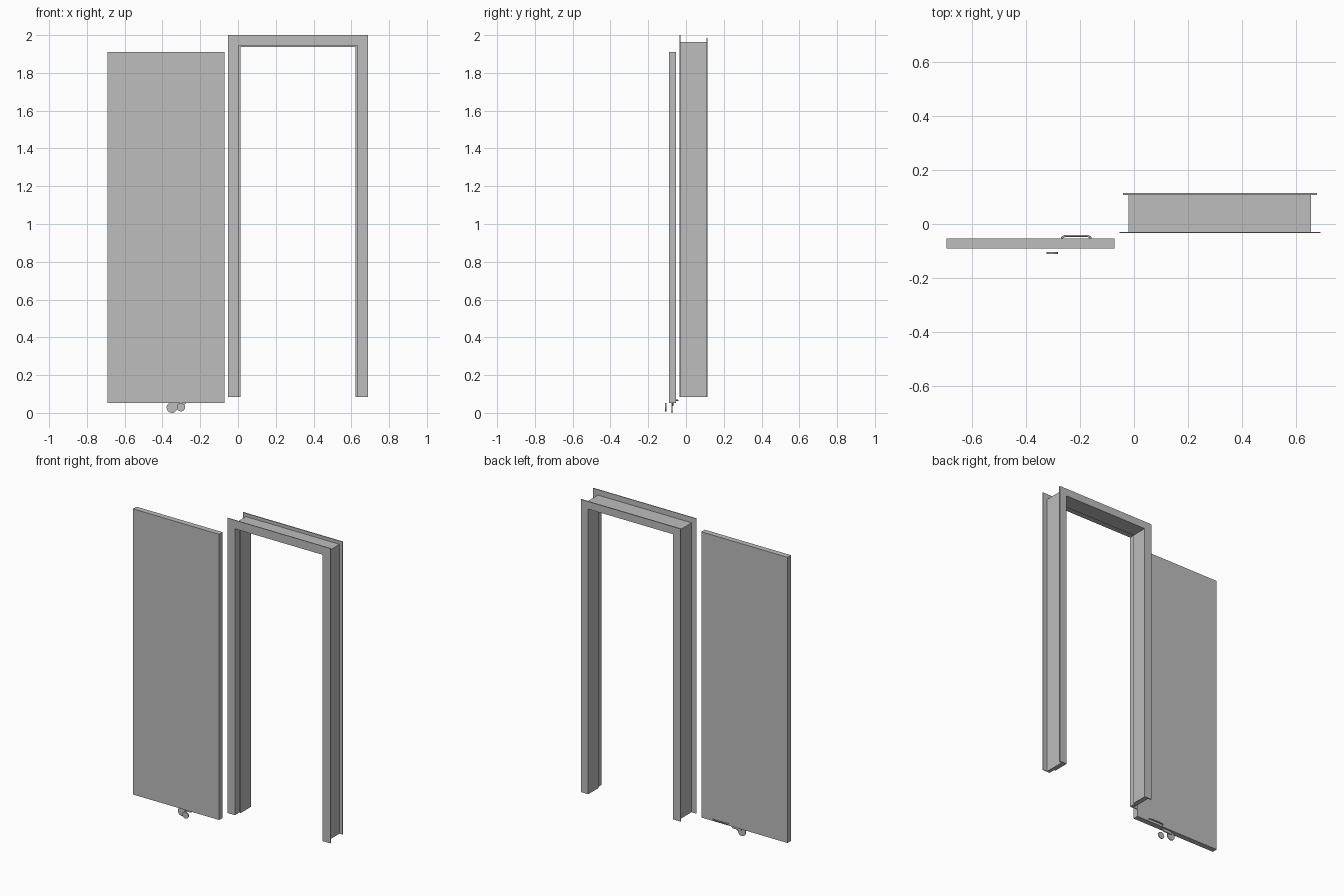
import bpy, bmesh
from mathutils import Matrix, Vector

cube = bpy.data.objects.get("Cube")
if cube:
    bpy.data.objects.remove(cube, do_unlink=True)

grey = bpy.data.materials.new("plain grey")
grey.use_nodes = True
colour = (0.51, 0.51, 0.51, 1)
grey.diffuse_color = colour
grey.node_tree.nodes["Principled BSDF"].inputs["Base Color"].default_value = colour

FLOOR = 0.083       # underside of the frame
MIDDLE = 0.3175     # centre line of the opening


def finish(name, bm):
    bmesh.ops.recalc_face_normals(bm, faces=bm.faces)
    mesh = bpy.data.meshes.new(name)
    bm.to_mesh(mesh)
    bm.free()
    mesh.materials.append(grey)
    obj = bpy.data.objects.new(name, mesh)
    bpy.context.collection.objects.link(obj)
    return obj


def extruded(name, outline, y0, y1):
    """Extrude an x, z outline from y0 to y1."""
    bm = bmesh.new()
    face = bm.faces.new([bm.verts.new((x, y0, z)) for x, z in outline])
    out = bmesh.ops.extrude_face_region(bm, geom=[face])
    verts = [v for v in out["geom"] if isinstance(v, bmesh.types.BMVert)]
    bmesh.ops.translate(bm, verts=verts, vec=(0, y1 - y0, 0))
    return finish(name, bm)


def portal(name, outer, outer_top, inner, inner_top, y0, y1):
    """Upside-down U around the opening, given as half widths and heights."""
    half = [(outer, FLOOR), (outer, outer_top), (inner, inner_top), (inner, FLOOR)]
    o0, o1, i1, i0 = half
    right = [i0, i1, o1, o0]
    shape = [o0, o1] + [(-o1[0], o1[1]), (-o0[0], o0[1])]
    shape += [(-x, z) for x, z in (i0, i1)] + [i1, i0]
    return extruded(name, [(MIDDLE + x, z) for x, z in shape], y0, y1)


def disc(name, centre, radius, depth):
    bm = bmesh.new()
    bmesh.ops.create_cone(bm, cap_ends=True, segments=24, radius1=radius,
                          radius2=radius, depth=depth,
                          matrix=Matrix.Translation(centre) @ Matrix.Rotation(1.5708, 4, 'X'))
    obj = finish(name, bm)
    bpy.ops.object.select_all(action='DESELECT')
    obj.select_set(True)
    bpy.context.view_layer.objects.active = obj
    bpy.ops.object.shade_smooth_by_angle()
    return obj


# Door leaf
extruded("door_leaf", [(-0.692, 0.053), (-0.072, 0.053), (-0.072, 1.91), (-0.692, 1.91)],
         -0.09, -0.054)

# Frame: trims, rebated lining and door stop
portal("front_trim", 0.371, 2.0, 0.315, 1.944, -0.034, -0.029)
portal("lining_rebate", 0.337, 1.964, 0.315, 1.944, -0.029, 0.01)
portal("lining_stop", 0.337, 1.964, 0.305, 1.936, 0.01, 0.108)
portal("back_trim", 0.358, 1.985, 0.305, 1.936, 0.108, 0.115)

# Loose lock parts: rose, lever and cover disc
disc("lever_rose", (-0.35, -0.075, 0.028), 0.028, 0.006)
extruded("lever", [(-0.35, 0.036), (-0.29, 0.036), (-0.273, 0.053), (-0.35, 0.053)],
         -0.073, -0.066)
disc("cover_disc", (-0.302, -0.107, 0.03), 0.022, 0.006)

# Pull handle bent from a round bar
curve = bpy.data.curves.new("pull_handle", 'CURVE')
curve.dimensions = '3D'
curve.bevel_depth = 0.004
curve.bevel_resolution = 2
curve.use_fill_caps = True
path = [(-0.267, -0.054), (-0.265, -0.049), (-0.255, -0.044),
        (-0.172, -0.044), (-0.162, -0.049), (-0.16, -0.054)]
spline = curve.splines.new('POLY')
spline.points.add(len(path) - 1)
for point, (x, y) in zip(spline.points, path):
    point.co = (x, y, 0.066, 1)
curve.materials.append(grey)
bpy.context.collection.objects.link(bpy.data.objects.new("pull_handle", curve))
